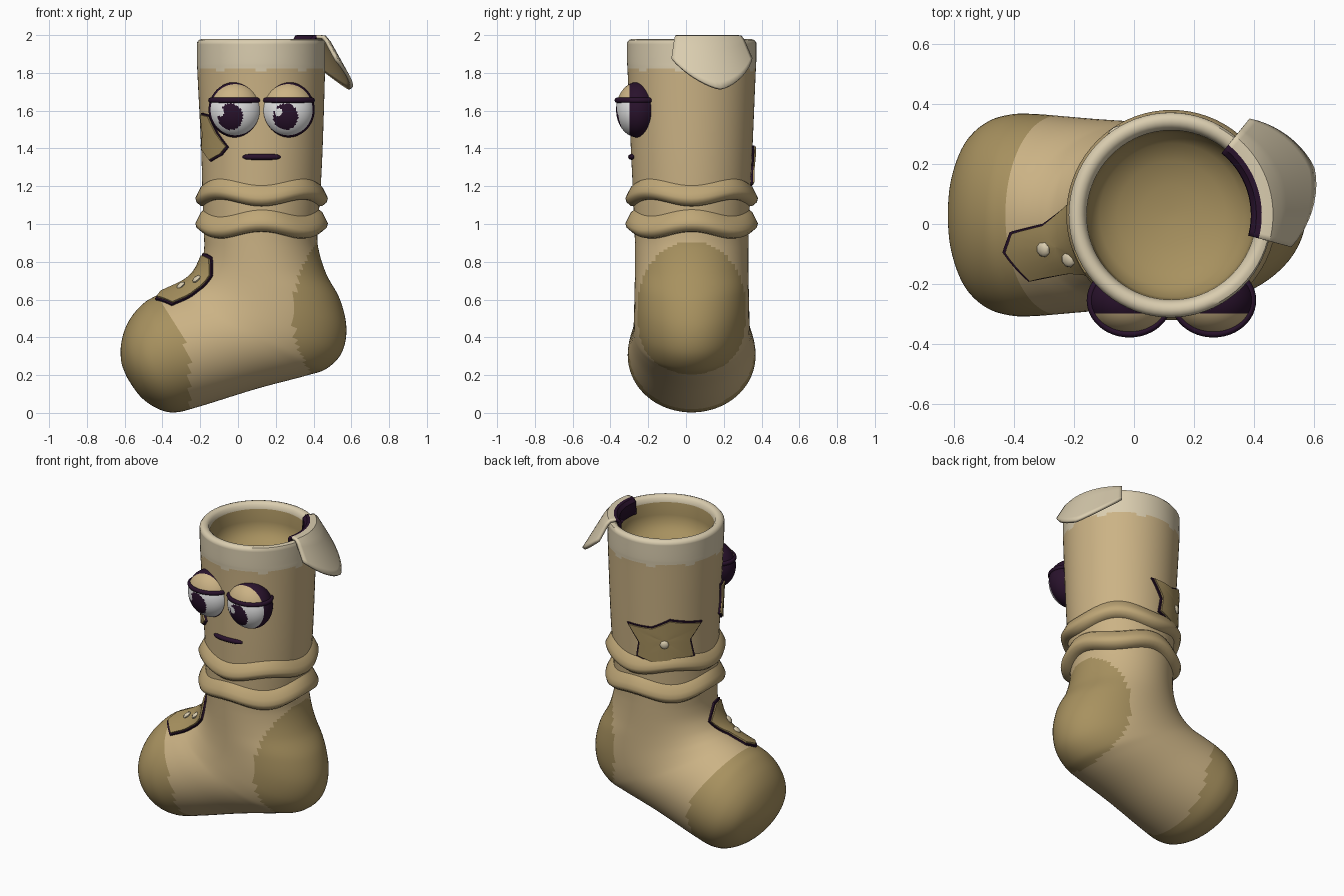
import bpy, bmesh, math
from mathutils import Vector, Matrix
from mathutils.bvhtree import BVHTree

if "Cube" in bpy.data.objects:
    bpy.data.objects.remove(bpy.data.objects["Cube"])

CX, CY = 0.125, 0.03          # axis of the leg tube


def mat(name, rgb):
    m = bpy.data.materials.new(name)
    m.diffuse_color = (*rgb, 1)
    m.use_nodes = True
    m.node_tree.nodes["Principled BSDF"].inputs["Base Color"].default_value = m.diffuse_color
    return m


TAN = mat("tan wool", (0.60, 0.45, 0.235))
BROWN = mat("brown wool", (0.39, 0.285, 0.115))
CREAM = mat("cream cuff", (0.70, 0.61, 0.43))
ROLL = mat("fold tan", (0.52, 0.385, 0.185))
DARK = mat("dark purple", (0.022, 0.006, 0.025))
WHITE = mat("eye white", (0.78, 0.78, 0.78))


def make(name, verts, faces, mats, rule=None, recalc=True, angle=40):
    me = bpy.data.meshes.new(name)
    me.from_pydata(verts, [], faces)
    if recalc:
        bm = bmesh.new()
        bm.from_mesh(me)
        bmesh.ops.recalc_face_normals(bm, faces=bm.faces)
        bm.to_mesh(me)
        bm.free()
    for m in mats:
        me.materials.append(m)
    for p in me.polygons:
        p.use_smooth = True
        if rule:
            p.material_index = rule(p.center, p.index)
    me.set_sharp_from_angle(angle=math.radians(angle))
    ob = bpy.data.objects.new(name, me)
    bpy.context.collection.objects.link(ob)
    return ob


def bridge(rows, n, closed=False):
    """Quads between consecutive rings of n vertices."""
    f = []
    for r in range(rows if closed else rows - 1):
        a, b = r * n, ((r + 1) % rows) * n
        f += [(a + i, a + (i + 1) % n, b + (i + 1) % n, b + i) for i in range(n)]
    return f


# Sock body: inner cup and rim as (radius, z), then instep/heel point pairs
cup = [(0.02, 1.70), (0.10, 1.708), (0.18, 1.73), (0.24, 1.765), (0.275, 1.81), (0.281, 1.86),
       (0.283, 1.94), (0.290, 1.965), (0.303, 1.976), (0.318, 1.979), (0.332, 1.974)]
keys = [  # instep x, z, heel x, z, half width
    (-.218, 1.96, .461, 1.96, .342), (-.217, 1.86, .461, 1.86, .342),
    (-.214, 1.78, .460, 1.78, .338), (-.195, 1.40, .448, 1.40, .322),
    (-.188, 1.15, .435, 1.15, .310), (-.180, .95, .420, .95, .302),
    (-.180, .86, .430, .85, .300), (-.195, .79, .470, .73, .300),
    (-.230, .73, .540, .60, .302), (-.270, .695, .574, .45, .304),
    (-.310, .675, .550, .32, .306), (-.345, .66, .470, .235, .308),
    (-.375, .648, .360, .197, .312), (-.405, .635, .100, .128, .322),
    (-.450, .612, -.200, .035, .337), (-.500, .58, -.330, .003, .335),
    (-.560, .515, -.420, .020, .308), (-.600, .44, -.510, .080, .245),
    (-.620, .355, -.580, .175, .140), (-.620, .28, -.612, .245, .035)]


def spline(pts, steps):
    out = []
    for i in range(len(pts) - 1):
        p0, p1, p2, p3 = (pts[min(max(i + k, 0), len(pts) - 1)] for k in (-1, 0, 1, 2))
        for s in range(steps):
            t = s / steps
            out.append([0.5 * (2 * b + (c - a) * t + (2 * a - 5 * b + 4 * c - d) * t * t
                               + (3 * b - a - 3 * c + d) * t ** 3)
                        for a, b, c, d in zip(p0, p1, p2, p3)])
    return out + [list(pts[-1])]


N = 72
rings = [(CX - r, z, CX + r, z, r) for r, z in cup] + spline(keys, 7)
verts = []
for lx, lz, rx, rz, hw in rings:
    for i in range(N):
        a = 2 * math.pi * i / N
        c = math.cos(a)
        verts.append(((lx + rx) / 2 + (rx - lx) / 2 * c, CY + hw * math.sin(a),
                      (lz + rz) / 2 + (rz - lz) / 2 * c))
faces = bridge(len(rings), N)
inner = 6 * N
faces += [tuple(range(N)), tuple(range(len(verts) - N, len(verts)))]


def sock_rule(c, i):
    if i < inner or i == len(faces) - 2:
        return 1
    a = math.atan2(c.y - CY, c.x - CX)
    if c.z > 1.82 + 0.009 * math.sin(9 * a):
        return 2
    if c.z < 0.9 and c.x > 0.29 + 0.9 * (c.z - 0.53) ** 2:
        return 1                                   # heel
    if c.x < -0.255 - max(0, c.z - 0.2) ** 2:
        return 1                                   # toe
    return 0


sock = make("sock_body", verts, faces, [TAN, BROWN, CREAM], sock_rule)
tree = BVHTree.FromPolygons([v.co.copy() for v in sock.data.vertices],
                            [tuple(p.vertices) for p in sock.data.polygons])

# Ankle folds: wavy rings with a pointed section
section = [(-.02, .085), (.012, .06), (.03, .025), (.042, 0), (.036, -.022), (.012, -.042), (-.02, -.045)]
for name, z0, sign in (("upper_fold", 1.155, -1), ("lower_fold", 0.985, 1)):
    v = []
    for i in range(N):
        a = 2 * math.pi * i / N
        z = z0 + sign * 0.018 * math.cos(4 * a)
        for dr, dz in section:
            r = 0.309 + dr
            v.append((CX + r * math.cos(a), CY + r * math.sin(a), z + dz))
    make(name, v, bridge(N, len(section), True), [ROLL], angle=60)

# Folded cuff flap, dark where it is turned out of the opening
A, P = 20, 13
v = []
for i in range(A + 1):
    t = 2 * i / A - 1
    a = math.radians(18 + 33 * t)
    rim = 0.495 - 0.088 * abs(t) ** 1.4
    prof = [(.274, 1.90), (.275, 1.975), (.288, 1.99), (.302, 1.992), (.335, 1.99)]
    for k in range(1, P - 4):
        r = 0.345 + (rim - 0.345) * k / (P - 5)
        prof.append((r, 1.985 - 1.8 * (r - 0.345)))
    v += [(CX + r * math.cos(a), CY + r * math.sin(a), z) for r, z in prof]
f = [(i * P + j, i * P + j + 1, (i + 1) * P + j + 1, (i + 1) * P + j)
     for i in range(A) for j in range(P - 1)]
flap = make("cuff_flap", v, f, [CREAM, ROLL, DARK, DARK],
            lambda c, i: 2 if i % (P - 1) < 3 else 0, recalc=False)
s = flap.modifiers.new("thickness", 'SOLIDIFY')
s.thickness, s.offset, s.material_offset = 0.018, 0, 1

# Eyes: ellipsoids facing the front, painted by projected position
EZ, RX, RY, RZ = 1.605, 0.141, 0.115, 0.147
for name, ex, ix, hx in (("left_eye", -0.015, -0.04, -0.092), ("right_eye", 0.265, 0.252, 0.213)):
    v, R, M = [], 44, 72
    for j in range(R):
        p = math.pi * (j + 0.2) / (R - 0.6)
        for i in range(M):
            a = 2 * math.pi * i / M
            v.append((ex + RX * math.sin(p) * math.cos(a), -0.255 - RY * math.cos(p),
                      EZ + RZ * math.sin(p) * math.sin(a)))

    def eye_rule(c, i):
        d = math.hypot((c.x - ex) / RX, (c.z - EZ) / RZ)
        if c.y > -0.255 or d > 0.925:
            return 0
        if c.z > 1.655:
            return 2
        if math.hypot(c.x - hx, c.z - 1.592) < 0.021:
            return 1
        return 0 if math.hypot((c.x - ix) / .066, (c.z - 1.568) / .07) < 1 else 1

    make(name, v, bridge(R, M) + [tuple(range(M)), tuple(range((R - 1) * M, R * M))],
         [DARK, WHITE, TAN], eye_rule, angle=60)
    # Eyelid edge
    v = []
    for i in range(48):
        a = 2 * math.pi * i / 48
        for k in range(8):
            b = 2 * math.pi * k / 8
            q = 0.012 * math.cos(b)
            v.append((ex + (0.131 + q) * math.cos(a), -0.255 + (0.112 + q) * math.sin(a),
                      1.655 + 0.014 * math.sin(b)))
    make(name + "lid_edge", v, bridge(48, 8, True), [DARK], angle=60)

# Mouth: rounded bar following the tube
v = []
for i in range(17):
    t = i / 8 - 1
    a = math.radians(-90 + 18.2 * t)
    w = 0.015 * (1 - abs(t) ** 8 * 0.7)
    for k in range(8):
        b = 2 * math.pi * k / 8
        r = 0.322 + w * math.cos(b)
        v.append((CX + r * math.cos(a), CY + r * math.sin(a), 1.355 + w * math.sin(b)))
make("mouth", v, bridge(17, 8) + [tuple(range(8)), tuple(range(128, 136))], [DARK], angle=60)


# Sewn patches draped over the sock, each on a dark backing
def patch(name, centre, n, outline, buttons):
    n, centre = Vector(n).normalized(), Vector(centre)
    u = Vector((0, 0, 1)).cross(n).normalized()
    w = n.cross(u)

    def drape(x, y, lift):
        o = centre + u * x + w * y
        hit, nor, _, _ = tree.ray_cast(o + n * 0.4, -n)
        return (hit if hit else o) + (nor if hit and nor.dot(n) > 0 else n) * lift

    edge = []
    for i, (x, y) in enumerate(outline):
        x2, y2 = outline[(i + 1) % len(outline)]
        edge += [(x + (x2 - x) * k / 4, y + (y2 - y) * k / 4) for k in range(4)]
    for part, lift, grow, m in (("", 0.020, 1.0, BROWN), ("_backing", 0.011, 1.07, DARK)):
        v = []
        for sc, h in ((.03, lift), (.3, lift), (.55, lift), (.8, lift), (1, lift), (1, -.01)):
            v += [drape(x * sc * grow, y * sc * grow, h) for x, y in edge]
        make(name + part, v, bridge(6, len(edge)) + [tuple(range(len(edge)))], [m])
    for k, (x, y) in enumerate(buttons):
        bm = bmesh.new()
        frame = Matrix((u, w, n)).transposed().to_4x4()
        bmesh.ops.create_uvsphere(bm, u_segments=8, v_segments=6, radius=0.027,
                                  matrix=Matrix.Translation(drape(x, y, 0.02)) @ frame
                                  @ Matrix.Diagonal((1, 1, 0.5, 1)))
        bm.verts.index_update()
        make(f"{name}_button_{k + 1}", [b.co.copy() for b in bm.verts],
             [[b.index for b in q.verts] for q in bm.faces], [CREAM])
        bm.free()


patch("instep_patch", (-.29, -.085, .73), (-.62, -.22, .73),
      [(.07, -.165), (-.04, -.18), (-.09, -.13), (-.08, -.02), (-.11, .11),
       (-.02, .16), (.09, .15), (.12, .08), (.09, -.02)], [(-.01, -.05), (.05, .03)])


def on_tube(deg, z):
    a = math.radians(deg)
    return (CX + .32 * math.cos(a), CY + .32 * math.sin(a), z), (math.cos(a), math.sin(a), 0)


patch("back_patch", *on_tube(124, 1.33),
      [(-.20, .08), (-.07, .08), (.03, .13), (.20, .09), (.14, .0), (.16, -.11),
       (.05, -.11), (-.02, -.15), (-.15, -.11), (-.14, -.02)], [(.0, -.02)])
patch("side_patch", *on_tube(214, 1.46),
      [(-.08, .12), (.0, .11), (.06, .02), (.12, -.05), (.08, -.09),
       (.0, -.12), (-.08, -.06), (-.06, .02)], [])
